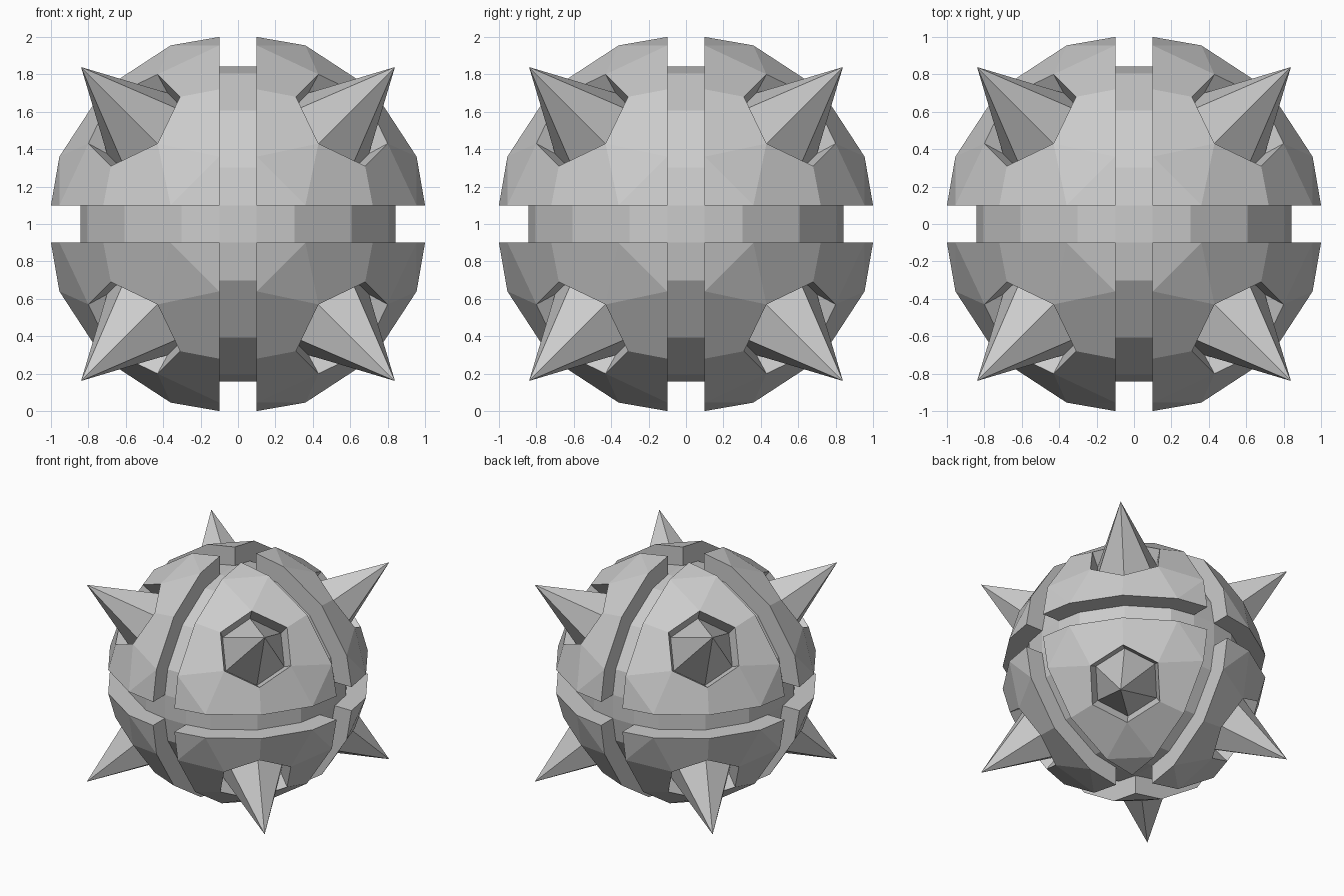
import bpy, bmesh
from mathutils import Vector

cube = bpy.data.objects.get("Cube")
if cube:
    bpy.data.objects.remove(cube, do_unlink=True)

GREY = (0.6, 0.6, 0.6, 1.0)
grey = bpy.data.materials.new("grey metal")
grey.use_nodes = True
grey.diffuse_color = GREY
grey.node_tree.nodes["Principled BSDF"].inputs["Base Color"].default_value = GREY

GAP = 0.1        # half width of the grooves
INNER = 0.842    # core size relative to the plates


def rotations(p):
    """The point turned three ways about the (1, 1, 1) diagonal."""
    x, y, z = p
    return [(x, y, z), (z, x, y), (y, z, x)]


def sink(p):
    """Move a plate point down to the core, keeping the groove width."""
    return Vector([c if c < GAP + 0.02 else c * INNER for c in p])


def finish(name, bm, mirrored=True):
    bmesh.ops.recalc_face_normals(bm, faces=bm.faces)
    mesh = bpy.data.meshes.new(name)
    bm.to_mesh(mesh)
    bm.free()
    mesh.materials.append(grey)
    ob = bpy.data.objects.new(name, mesh)
    bpy.context.collection.objects.link(ob)
    ob.location.z = 1.0
    if mirrored:                      # one octant becomes eight
        mod = ob.modifiers.new("octants", 'MIRROR')
        mod.use_axis = (True, True, True)
        mod.use_mirror_merge = False
    return ob


# Key points of one third of an octant
pole = (GAP, GAP, 1.0)
edge_x, edge_y = (0.36, GAP, 0.955), (GAP, 0.36, 0.955)
mid_x, mid_y = (0.72, GAP, 0.72), (GAP, 0.72, 0.72)
hole_p = (0.43, 0.43, 0.80)
hole_qx, hole_qy = (0.68, 0.31, 0.68), (0.31, 0.68, 0.68)

# Armour plates: faceted octant shells with a hexagonal hole
bm = bmesh.new()
for face in ([pole, edge_x, edge_y], [edge_x, hole_p, edge_y],
             [edge_x, mid_x, hole_qx, hole_p], [edge_y, hole_p, hole_qy, mid_y]):
    for corners in zip(*[rotations(p) for p in face]):
        bm.faces.new([bm.verts.new(p) for p in corners])
bmesh.ops.remove_doubles(bm, verts=bm.verts, dist=0.001)
bmesh.ops.recalc_face_normals(bm, faces=bm.faces)
rim = [e for e in bm.edges if e.is_boundary]
walls = bmesh.ops.extrude_edge_only(bm, edges=rim)["geom"]
for v in walls:
    if isinstance(v, bmesh.types.BMVert):
        v.co = sink(v.co)
finish("armour_plates", bm)

# Core: faceted ball that forms the groove floors
bm = bmesh.new()
for p in (pole, edge_x, edge_y, mid_x, hole_p, hole_qx):
    for q in rotations(p):
        s = sink(q)
        for sx in (-1, 1):
            for sy in (-1, 1):
                for sz in (-1, 1):
                    bm.verts.new((s.x * sx, s.y * sy, s.z * sz))
bmesh.ops.remove_doubles(bm, verts=bm.verts, dist=0.001)
bmesh.ops.convex_hull(bm, input=bm.verts)
bmesh.ops.dissolve_limit(bm, angle_limit=0.02, verts=bm.verts, edges=bm.edges)
finish("core", bm, mirrored=False)

# Spikes: six-sided pyramids rising out of the holes
axis = Vector((1, 1, 1)).normalized()
TIP, BASE, RADIUS = 1.453, 0.78, 0.29
ring = []
for p, q in zip(rotations(hole_p), rotations(hole_qx)):
    ring += [Vector(p), Vector(q)]
side = Vector((1, -1, 0)).normalized()
up = axis.cross(side)
ring = [(v - axis * v.dot(axis)).normalized() for v in ring]
ring.sort(key=lambda d: side.angle(d) if d.dot(up) >= 0 else 6.2832 - side.angle(d))
bm = bmesh.new()
base = [bm.verts.new(axis * BASE + d * RADIUS) for d in ring]
tip = bm.verts.new(axis * TIP)
bm.faces.new(base)
for i in range(6):
    bm.faces.new((base[i], base[(i + 1) % 6], tip))
finish("spikes", bm)
